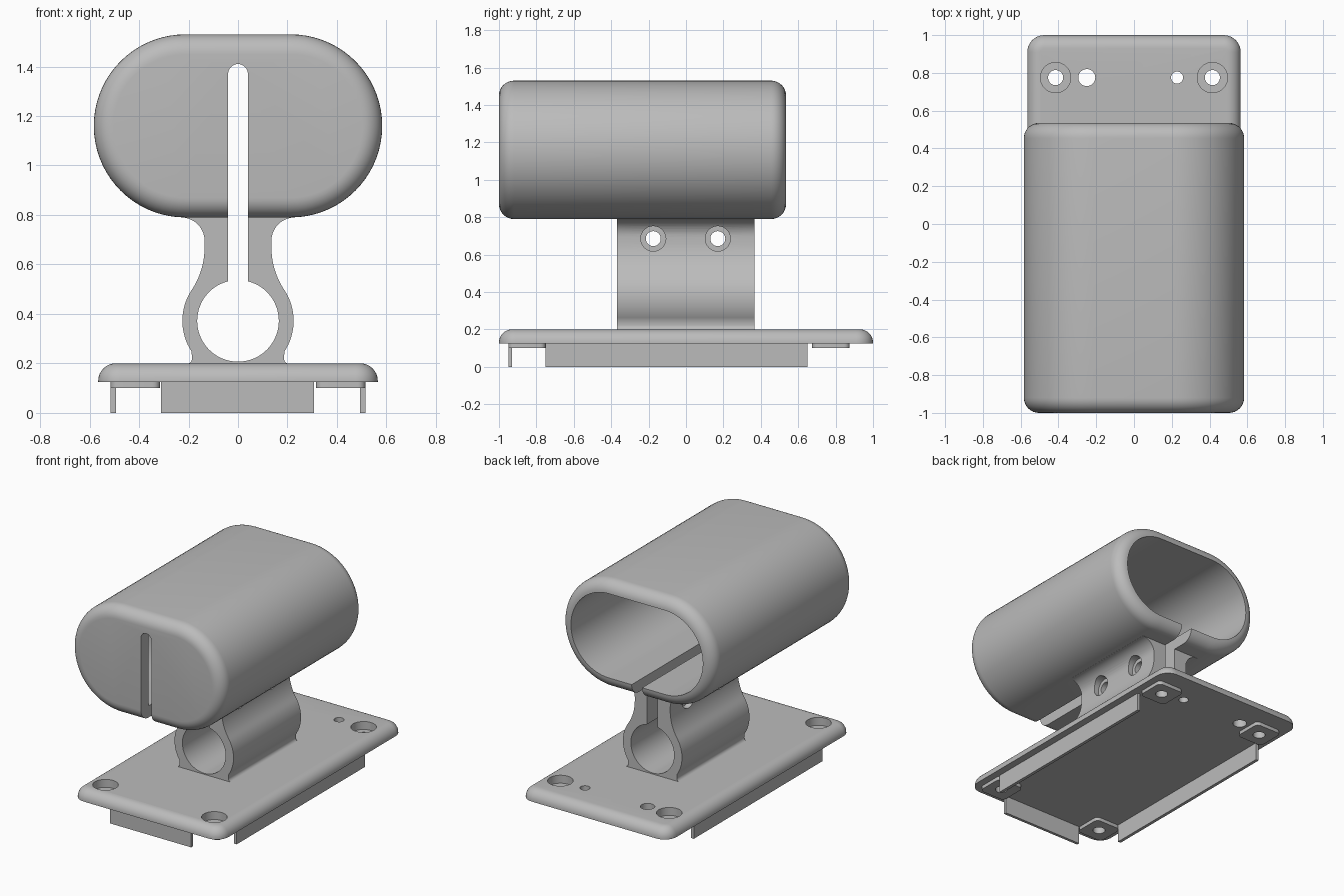
import bpy, bmesh
from math import sin, cos, radians, degrees, asin, pi
from mathutils import Matrix

cube = bpy.data.objects.get("Cube")
if cube:
    bpy.data.objects.remove(cube, do_unlink=True)

grey = bpy.data.materials.new("plain grey")
grey.use_nodes = True
grey.diffuse_color = (0.5, 0.5, 0.5, 1)
for node in grey.node_tree.nodes:
    if node.type == 'BSDF_PRINCIPLED':
        node.inputs["Base Color"].default_value = (0.5, 0.5, 0.5, 1)


def arc(cx, cy, r, a0, a1, n=16):
    angles = [radians(a0 + (a1 - a0) * i / n) for i in range(n + 1)]
    return [(cx + r * cos(a), cy + r * sin(a)) for a in angles]


def rounded_rect(hx, hy, r, n=8):
    pts = []
    for sx, sy, a in ((1, 1, 0), (-1, 1, 90), (-1, -1, 180), (1, -1, 270)):
        pts += arc(sx * (hx - r), sy * (hy - r), r, a, a + 90, n)
    return pts


def make(name, bm):
    mesh = bpy.data.meshes.new(name)
    bm.to_mesh(mesh)
    bm.free()
    mesh.materials.append(grey)
    ob = bpy.data.objects.new(name, mesh)
    bpy.context.collection.objects.link(ob)
    return ob


def loft(name, rings):
    """Skin rings of equal length and cap both ends."""
    bm = bmesh.new()
    loops = [[bm.verts.new(p) for p in ring] for ring in rings]
    count = len(loops[0])
    for a, b in zip(loops, loops[1:]):
        for i in range(count):
            j = (i + 1) % count
            bm.faces.new((a[i], a[j], b[j], b[i]))
    bm.faces.new(loops[0])
    bm.faces.new(loops[-1])
    bmesh.ops.remove_doubles(bm, verts=bm.verts, dist=1e-5)
    bmesh.ops.recalc_face_normals(bm, faces=bm.faces)
    return make(name, bm)


def along_y(profile, y, dz=0):
    return [(x, y, z + dz) for x, z in profile]


def along_z(profile, z, cx=0, cy=0):
    return [(cx + x, cy + y, z) for x, y in profile]


def box(name, x0, x1, y0, y1, z0, z1):
    corners = [(x0, y0), (x1, y0), (x1, y1), (x0, y1)]
    return loft(name, [along_z(corners, z0), along_z(corners, z1)])


def cylinder(centre, r, length, axis='Z'):
    bm = bmesh.new()
    turn = Matrix.Rotation(pi / 2, 4, 'Y') if axis == 'X' else Matrix()
    bmesh.ops.create_cone(bm, cap_ends=True, segments=40, radius1=r, radius2=r,
                          depth=length, matrix=Matrix.Translation(centre) @ turn)
    return make("hole_cutter", bm)


def activate(ob):
    bpy.ops.object.select_all(action='DESELECT')
    ob.select_set(True)
    bpy.context.view_layer.objects.active = ob


def cut(ob, cutters):
    activate(ob)
    for cutter in cutters:
        cutter.hide_render = True
        mod = ob.modifiers.new("cut", 'BOOLEAN')
        mod.operation = 'DIFFERENCE'
        mod.solver = 'EXACT'
        mod.object = cutter
        bpy.ops.object.modifier_apply(modifier=mod.name)
        bpy.data.objects.remove(cutter, do_unlink=True)


def smooth(ob):
    activate(ob)
    bpy.ops.object.shade_smooth_by_angle(angle=radians(30))


def keyhole():
    """Round bore with a narrow round-topped slot above it."""
    d = degrees(asin(0.04 / 0.165))
    profile = arc(0, 0.372, 0.165, 90 + d, 450 - d, 56) + arc(0, 1.37, 0.04, 0, 180)
    return loft("slot_cutter", [along_y(profile, -1.2), along_y(profile, 1.2)])


# Housing: hollow flattened tube, closed at the front, open at the back
R, FILLET, WALL, FRONT, BACK = 0.37, 0.08, 0.08, -1.0, 0.535


def oval(y, r):
    return along_y(rounded_rect(0.213 + r, r, r, 18), y, 1.16)


rounding = arc(0, 0, FILLET, 0, 90, 8)
rings = [oval(FRONT + FILLET - c, R - FILLET + s) for c, s in rounding]
rings += [oval(BACK - FILLET + c, R - FILLET + s) for c, s in reversed(rounding)]
rings.append(oval(FRONT + WALL, R - WALL))
housing = loft("housing", rings)
cut(housing, [keyhole()])
smooth(housing)

# Clamp: waisted neck around the bore, with recessed screw holes
half = arc(0.21, 0.222, 0.025, 270, 180, 6)
half += arc(0, 0.372, 0.225, -33, 33.6, 16)
half += arc(0.448, 0.67, 0.313, 213.6, 180, 10)[1:]
half += arc(0.23, 0.695, 0.095, 180, 90, 10) + [(0.23, 0.8)]
half = [(0.21, 0.195)] + half
outline = half + [(-x, z) for x, z in reversed(half)]
clamp = loft("clamp", [along_y(outline, -0.37), along_y(outline, 0.365)])
cutters = [keyhole()]
for y in (-0.175, 0.17):
    cutters.append(cylinder((0, y, 0.685), 0.04, 1, 'X'))
    for side in (-1, 1):
        cutters.append(cylinder((side * 0.3, y, 0.685), 0.067, 0.4, 'X'))
cut(clamp, cutters)
smooth(clamp)

# Base plate with rounded top edge
rings = [along_z(rounded_rect(0.565, 1, 0.09), 0.125)]
for c, s in arc(0, 0, 0.07, 0, 90, 8):
    inset = 0.07 - c
    rings.append(along_z(rounded_rect(0.565 - inset, 1 - inset, 0.09 - inset), 0.13 + s))
base = loft("base_plate", rings)

# Corner screw holes, each with a pad underneath
SCREWS = [(x, y) for x in (-0.415, 0.415) for y in (-0.85, 0.775)]
cutters = [cylinder((-0.25, 0.775, 0.15), 0.045, 0.4),
           cylinder((0.228, 0.775, 0.15), 0.032, 0.4)]
for x, y in SCREWS:
    cutters.append(cylinder((x, y, 0.15), 0.04, 0.4))
    cutters.append(cylinder((x, y, 0.245), 0.08, 0.2))
    shape = rounded_rect(0.1, 0.1, 0.03, 5)
    pad = loft("corner_pad", [along_z(shape, 0.1, x, y), along_z(shape, 0.13, x, y)])
    cut(pad, [cylinder((x, y, 0.1), 0.04, 0.4)])
    smooth(pad)
cut(base, cutters)
smooth(base)

# Thin locating walls below the plate
box("left_wall", 0.493, 0.515, -0.75, 0.65, 0, 0.13)
box("right_wall", -0.515, -0.493, -0.75, 0.65, 0, 0.13)
box("front_wall", -0.312, 0.308, -0.95, -0.93, 0, 0.13)
